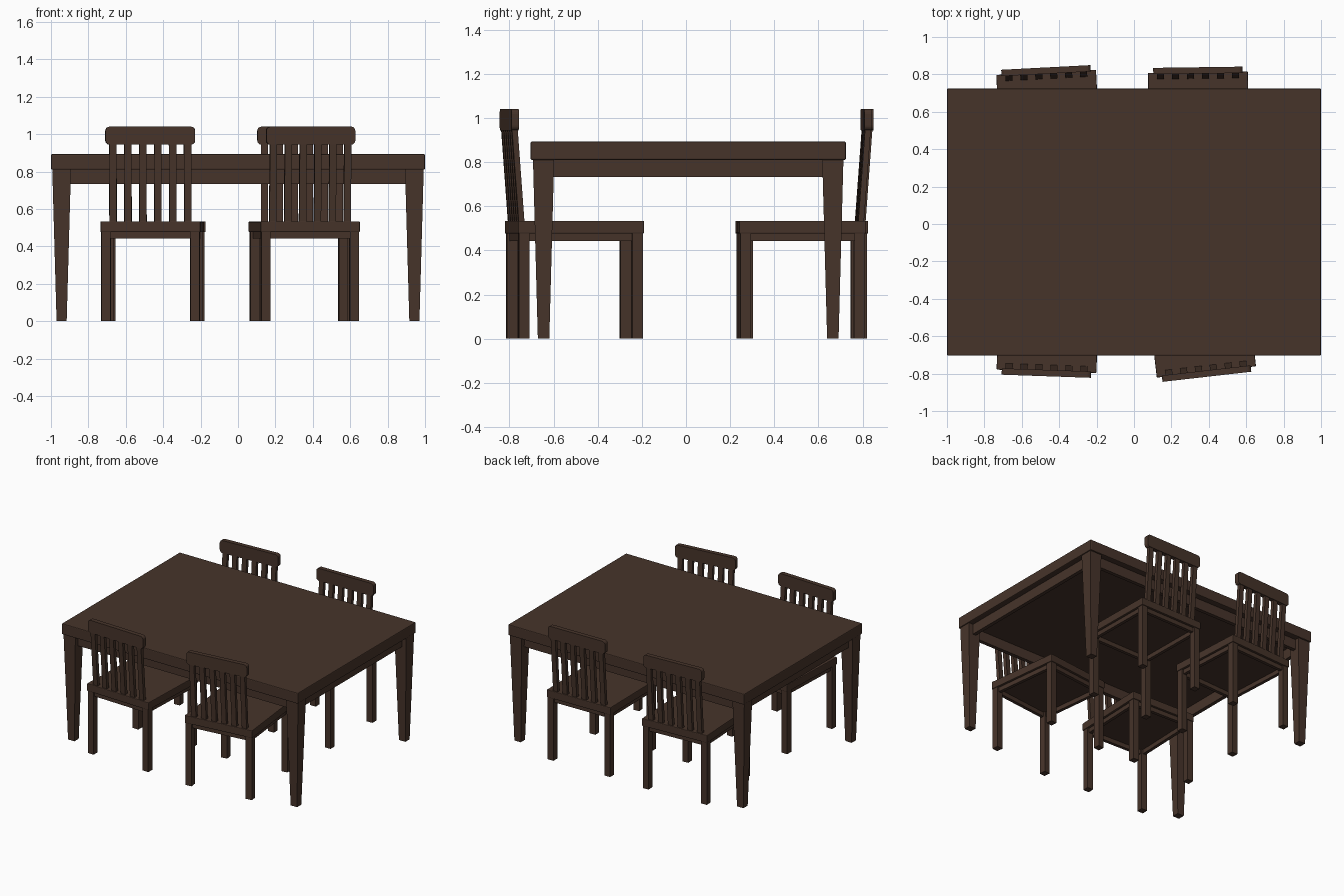
import bpy, bmesh
from math import radians
from mathutils import Matrix, Vector

if "Cube" in bpy.data.objects:
    bpy.data.objects.remove(bpy.data.objects["Cube"])

wood = bpy.data.materials.new("dark_wood")
wood.diffuse_color = (0.062, 0.034, 0.023, 1)
wood.use_nodes = True
wood.node_tree.nodes["Principled BSDF"].inputs["Base Color"].default_value = wood.diffuse_color


def block(name, lo, hi, mat=Matrix(), bottom_scale=1.0, lean=0.0, bevel=0.0, profile_only=False):
    """Box between two corners; optional bottom taper, lean of the top in y, and rounded edges."""
    lo, hi = Vector(lo), Vector(hi)
    mid, size = (lo + hi) / 2, hi - lo
    bm = bmesh.new()
    bmesh.ops.create_cube(bm, size=1)
    for v in bm.verts:
        s = bottom_scale if v.co.z < 0 else 1.0
        shift = lean if v.co.z > 0 else 0.0
        v.co = Vector((v.co.x * size.x * s, v.co.y * size.y * s + shift, v.co.z * size.z)) + mid
    if bevel:
        edges = bm.edges[:]
        if profile_only:  # only the edges running front to back
            edges = [e for e in edges if abs(e.verts[0].co.y - e.verts[1].co.y) > size.y * 0.9]
        bmesh.ops.bevel(bm, geom=edges, offset=bevel, segments=4 if profile_only else 2,
                        profile=0.5, affect='EDGES')
    bm.transform(mat)
    me = bpy.data.meshes.new(name)
    bm.to_mesh(me)
    bm.free()
    me.materials.append(wood)
    ob = bpy.data.objects.new(name, me)
    bpy.context.collection.objects.link(ob)
    return ob


def frame(name, x, y, z0, z1, t, mat):
    """Four apron boards joining the legs at half-widths x and y."""
    for s in (-1, 1):
        block(name + "_long", (-x, s * y - t, z0), (x, s * y + t, z1), mat)
        block(name + "_side", (s * x - t, -y, z0), (s * x + t, y, z1), mat)


# Table: top, tapered legs, apron
table = Matrix.Translation((0, 0.01, 0))
block("table_top", (-1, -0.714, 0.81), (1, 0.714, 0.893), table, bevel=0.006)
LX, LY = 0.943, 0.655
for sx in (-1, 1):
    for sy in (-1, 1):
        block("table_leg", (sx * LX - 0.05, sy * LY - 0.048, 0),
              (sx * LX + 0.05, sy * LY + 0.048, 0.812), table, bottom_scale=0.54)
frame("table_apron", LX, LY, 0.733, 0.812, 0.014, table)


def chair(x, y, angle):
    """Chair whose seat's rear edge is centred at the local origin, facing local +y."""
    m = Matrix.Translation((x, y, 0)) @ Matrix.Rotation(radians(angle), 4, 'Z')
    w, d = 0.267, 0.575
    block("seat", (-w, 0, 0.476), (w, d, 0.534), m, bevel=0.005)
    # legs and the frame under the seat
    lx, ly, h = w - 0.029, d / 2 - 0.029, 0.024
    mc = m @ Matrix.Translation((0, d / 2, 0))
    for sx in (-1, 1):
        for sy in (-1, 1):
            block("chair_leg", (sx * lx - h, sy * ly - h, 0), (sx * lx + h, sy * ly + h, 0.478), mc)
    frame("seat_apron", lx, ly, 0.443, 0.478, 0.012, mc)
    # leaning slats and the rounded top rail
    for i in range(6):
        c = (i - 2.5) * 0.08
        block("back_slat", (c - 0.019, 0.009, 0.53), (c + 0.019, 0.035, 0.95), m, lean=-0.031)
    block("top_rail", (-0.239, -0.026, 0.944), (0.239, 0.008, 1.04), m, bevel=0.022, profile_only=True)


# Two chairs on each long side, each turned slightly
chair(-0.468, -0.788, -2)
chair(0.387, -0.791, 6.5)
chair(-0.470, 0.811, 180 + 3)
chair(0.342, 0.812, 180 + 0.8)
